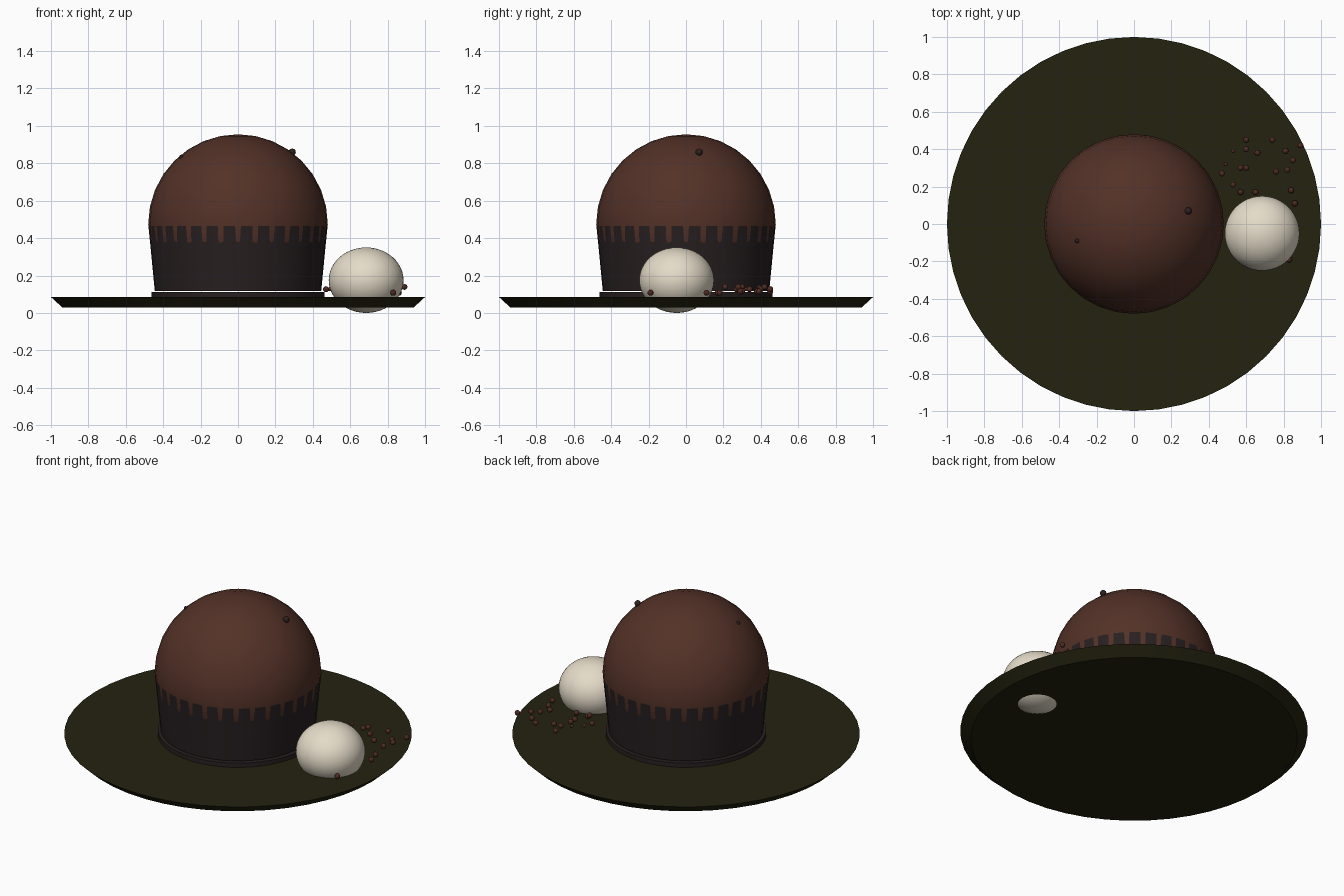
import bpy
import bmesh
import math

default = bpy.data.objects.get("Cube")
if default:
    bpy.data.objects.remove(default, do_unlink=True)


def material(name, r, g, b):
    m = bpy.data.materials.new(name)
    m.use_nodes = True
    m.diffuse_color = (r, g, b, 1)
    bsdf = m.node_tree.nodes["Principled BSDF"]
    bsdf.inputs["Base Color"].default_value = (r, g, b, 1)
    return m


olive = material("dark olive", 0.017, 0.016, 0.005)
chocolate = material("chocolate brown", 0.086, 0.031, 0.020)
wrapper = material("dark wrapper", 0.021, 0.014, 0.015)
cream = material("vanilla cream", 0.78, 0.71, 0.58)
crumb = material("crumb brown", 0.075, 0.024, 0.016)
chip = material("dark chip", 0.028, 0.015, 0.014)


def finish(name, bm, mat, smooth=True):
    mesh = bpy.data.meshes.new(name)
    bm.to_mesh(mesh)
    bm.free()
    mesh.materials.append(mat)
    obj = bpy.data.objects.new(name, mesh)
    bpy.context.collection.objects.link(obj)
    if smooth:
        bpy.ops.object.select_all(action="DESELECT")
        obj.select_set(True)
        bpy.context.view_layer.objects.active = obj
        bpy.ops.object.shade_smooth_by_angle(angle=math.radians(35))
    return obj


def frustum(name, low, high, bottom, top, mat, sides, caps=True):
    bm = bmesh.new()
    bmesh.ops.create_cone(bm, cap_ends=caps, segments=sides,
                          radius1=low, radius2=high, depth=top - bottom)
    bmesh.ops.translate(bm, vec=(0, 0, (top + bottom) / 2), verts=bm.verts)
    return finish(name, bm, mat)


def ball(name, centre, radius, mat, segments=12, height=None, floor=None):
    bm = bmesh.new()
    bmesh.ops.create_uvsphere(bm, u_segments=segments,
                              v_segments=segments // 2, radius=1)
    bmesh.ops.scale(bm, vec=(radius, radius, height or radius), verts=bm.verts)
    bmesh.ops.translate(bm, vec=centre, verts=bm.verts)
    if floor is not None:
        low = [v for v in bm.verts if v.co.z < floor]
        bmesh.ops.delete(bm, geom=low, context="VERTS")
    return finish(name, bm, mat)


# Plate with a flared edge
frustum("plate", 0.94, 1.0, 0.03, 0.085, olive, 48)

# Cake: base disc, wrapper cup and domed top that just breaks through the cup
frustum("cake_base", 0.462, 0.462, 0.085, 0.112, wrapper, 48)
frustum("cake_cup", 0.445, 0.4785, 0.118, 0.465, wrapper, 48, caps=False)
ball("cake_dome", (0, 0, 0.475), 0.48, chocolate, segments=32, floor=0.12)

# Chips on the dome
ball("chip_right", (0.29, 0.07, 0.86), 0.019, chip)
ball("chip_left", (-0.303, -0.09, 0.834), 0.012, chip)

# Scoop, sunk through the plate
ball("ice_cream_scoop", (0.685, -0.05, 0.175), 0.2, cream, segments=48, height=0.175)

# Crumbs scattered behind the scoop
spots = [(.6, .45), (.74, .45), (.89, .42), (.81, .39), (.6, .4), (.53, .39),
         (.66, .38), (.49, .32), (.57, .3), (.6, .3), (.85, .34), (.76, .28),
         (.82, .29), (.47, .27), (.53, .21), (.84, .18), (.57, .17),
         (.65, .17), (.86, .11), (.83, -.19)]
for i, (x, y) in enumerate(spots):
    lift = 0.108 if y < 0.2 else 0.115 + 0.012 * (i % 3)
    size = 0.011 if i in (5, 7) else 0.016
    ball(f"crumb_{i + 1}", (x, y, lift), size, crumb)
